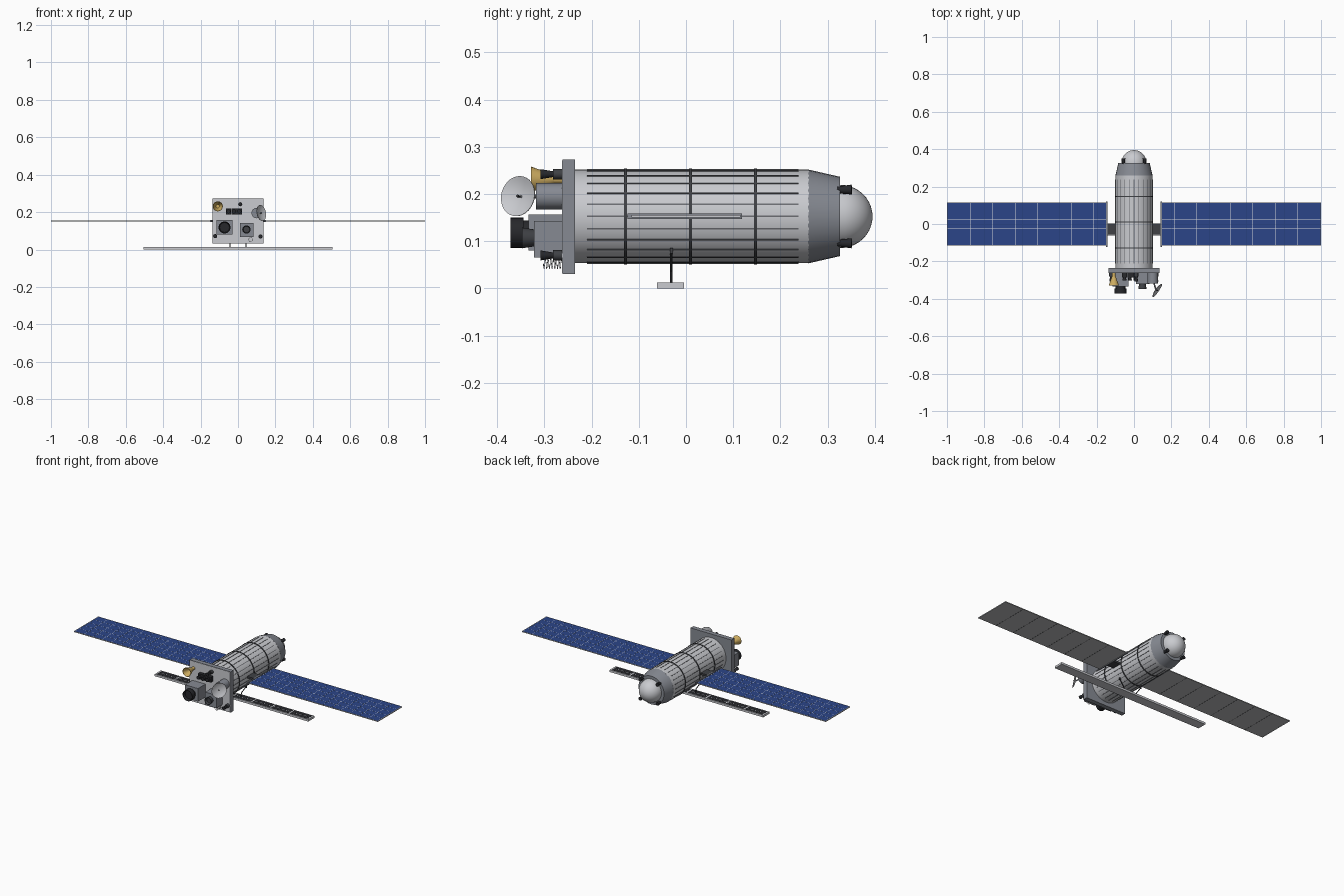
import bpy, bmesh, math
from mathutils import Vector, Matrix

if "Cube" in bpy.data.objects:
    bpy.data.objects.remove(bpy.data.objects["Cube"], do_unlink=True)


def material(name, r, g, b):
    m = bpy.data.materials.new(name)
    m.use_nodes = True
    m.diffuse_color = (r, g, b, 1)
    m.node_tree.nodes["Principled BSDF"].inputs["Base Color"].default_value = (r, g, b, 1)
    return m


HULL = material("light hull", 0.59, 0.6, 0.63)
GREY = material("mid grey", 0.24, 0.255, 0.29)
RIB = material("rib grey", 0.15, 0.155, 0.17)
DARK = material("dark grey", 0.05, 0.053, 0.06)
BLACK = material("black", 0.02, 0.021, 0.025)
BLUE = material("cell blue", 0.024, 0.06, 0.25)
BACK = material("panel back", 0.48, 0.485, 0.49)
GOLD = material("gold", 0.62, 0.42, 0.12)
PALE = material("pale trim", 0.75, 0.76, 0.78)

AXIS_Z = 0.1525  # height of the hull axis
FRONT = -0.262  # front of the equipment plate


def finish(name, bm, mat, smooth=False):
    bmesh.ops.recalc_face_normals(bm, faces=bm.faces)
    me = bpy.data.meshes.new(name)
    bm.to_mesh(me)
    bm.free()
    me.materials.append(mat)
    if smooth:
        me.shade_smooth()
        me.set_sharp_from_angle(angle=math.radians(35))
    ob = bpy.data.objects.new(name, me)
    bpy.context.collection.objects.link(ob)
    return ob


def boxes(name, items, mat):
    """One object from (low corner, high corner[, turn about the hull axis])."""
    bm = bmesh.new()
    for lo, hi, *turn in items:
        lo, hi = Vector(lo), Vector(hi)
        mx = Matrix.Translation((lo + hi) / 2) @ Matrix.Diagonal((hi - lo).to_4d())
        if turn:
            mx = Matrix.Translation((0, 0, AXIS_Z)) @ Matrix.Rotation(turn[0], 4, "Y") @ mx
        bmesh.ops.create_cube(bm, size=1, matrix=mx)
    return finish(name, bm, mat)


def box(name, lo, hi, mat):
    return boxes(name, [(lo, hi)], mat)


def lathe(name, profile, origin, axis, mat, sides=24):
    """Turn (radius, distance) points about an axis."""
    bm = bmesh.new()
    vs = [bm.verts.new((r, 0, d)) for r, d in profile]
    es = [bm.edges.new(p) for p in zip(vs, vs[1:])]
    bmesh.ops.spin(bm, geom=vs + es, cent=(0, 0, 0), axis=(0, 0, 1), dvec=(0, 0, 0),
                   angle=math.tau, steps=sides, use_duplicate=False)
    bmesh.ops.remove_doubles(bm, verts=bm.verts, dist=1e-5)
    turn = Vector(axis).to_track_quat("Z", "Y").to_matrix().to_4x4()
    bm.transform(Matrix.Translation(origin) @ turn)
    return finish(name, bm, mat, True)


def rod(name, a, b, r1, r2, mat, sides=20):
    d = Vector(b) - Vector(a)
    n = d.length
    return lathe(name, [(0, 0), (r1, 0), (r2, n), (0, n)], a, d, mat, sides)


# Hull, tapered skirt and rear dome
hull_axis = ((0, 0, AXIS_Z), (0, 1, 0))
lathe("hull", [(0, -0.24), (0.099, -0.24), (0.099, 0.26), (0, 0.26)], *hull_axis, HULL, 48)
lathe("rear_skirt", [(0, 0.258), (0.0995, 0.258), (0.084, 0.326), (0, 0.326)], *hull_axis, GREY, 32)
quarter = [i * math.pi / 20 for i in range(11)]
lathe("rear_dome", [(0, 0.32)] + [(0.067 * math.cos(a), 0.326 + 0.069 * math.sin(a))
                                 for a in quarter[:-1]] + [(0, 0.395)], *hull_axis, HULL, 32)

# Hull ribs and hoops
boxes("hull_ribs", [((0.097, -0.21, -0.0017), (0.1005, 0.238, 0.0017), i * math.tau / 24)
                    for i in range(24)], RIB)
for i, y in enumerate((-0.128, 0.01, 0.147)):
    lathe(f"hull_hoop_{i + 1}", [(0.098, y - 0.0032), (0.1017, y - 0.0032), (0.1017, y + 0.0032),
                                 (0.098, y + 0.0032), (0.098, y - 0.0032)], *hull_axis, DARK, 48)

# Rear thrusters around the dome
for sx in (-1, 1):
    for sz in (-1, 1):
        p = Vector((sx * 0.056, 0.32, AXIS_Z + sz * 0.056))
        rod("rear_thruster", p, p + Vector((sx * 0.001, 0.031, sz * 0.001)), 0.007, 0.0105, BLACK, 12)

# Equipment plate
box("equipment_plate", (-0.135, FRONT, 0.031), (0.135, -0.235, 0.273), GREY)
box("plate_cover", (-0.133, FRONT - 0.001, 0.033), (0.133, FRONT, 0.271), HULL)

# Large and small cameras
box("large_camera_body", (-0.115, -0.333, 0.08), (-0.03, FRONT, 0.157), GREY)
rod("large_camera_neck", (-0.072, -0.333, 0.118), (-0.072, -0.346, 0.118), 0.026, 0.026, BLACK)
lathe("large_camera_hood", [(0, 0.012), (0.026, 0.012), (0.03, 0.028), (0.032, 0.028),
                            (0.032, 0), (0, 0)], (-0.072, -0.344, 0.118), (0, -1, 0), BLACK)
box("small_camera_body", (0.01, -0.322, 0.066), (0.083, FRONT, 0.143), GREY)
lathe("small_camera_hood", [(0, 0.01), (0.017, 0.01), (0.02, 0.025), (0.022, 0.025),
                            (0.018, 0), (0, 0)], (0.045, -0.322, 0.107), (0, -1, 0), DARK)

# Row of star sensors
for i in range(3):
    x = -0.051 + i * 0.029
    box(f"sensor_body_{i + 1}", (x - 0.0138, -0.285, 0.188), (x + 0.0138, FRONT, 0.219), BLACK)
    rod(f"sensor_lens_{i + 1}", (x, -0.285, 0.204), (x, -0.302, 0.204), 0.008, 0.011, BLACK, 12)

# Small front thrusters
for x, z in ((0.012, 0.242), (-0.122, 0.072), (0.12, 0.07)):
    rod("front_thruster_base", (x, FRONT, z), (x, -0.282, z), 0.011, 0.011, DARK, 12)
    rod("front_thruster_nozzle", (x, -0.28, z), (x, -0.308, z), 0.006, 0.0105, BLACK, 12)

# Gold horn
rod("horn_stem", (-0.108, FRONT, 0.231), (-0.108, -0.29, 0.231), 0.009, 0.009, GOLD)
lathe("gold_horn", [(0, 0.003), (0.008, 0.003), (0.025, 0.048), (0.027, 0.048), (0.01, 0), (0, 0)],
      (-0.108, -0.28, 0.231), (0, -1, 0), GOLD)

# Dish antenna with drum, arm and feed
rod("dish_drum", (0.1, -0.25, 0.195), (0.1, -0.318, 0.195), 0.028, 0.028, GREY)
c, n = Vector((0.122, -0.354, 0.195)), Vector((0.82, -0.57, 0.17)).normalized()
rod("dish_arm", (0.105, -0.31, 0.195), c - n * 0.007, 0.004, 0.004, GREY, 10)
bowl = [(0.043 * t / 6, 0.01 * (t / 6) ** 2 - 0.006) for t in range(7)]
lathe("dish", bowl + [(r, d - 0.002) for r, d in reversed(bowl)], c, n, HULL, 32)
rod("dish_feed", c - n * 0.006, c + n * 0.006, 0.0015, 0.003, DARK, 8)

# Helical antenna
curve = bpy.data.curves.new("helix", "CURVE")
curve.dimensions = "3D"
curve.bevel_depth = 0.0007
curve.bevel_resolution = 1
path = curve.splines.new("POLY")
count = 112
path.points.add(count)
for i, p in enumerate(path.points):
    a = i * math.tau / 16
    p.co = (0.068 + 0.011 * math.cos(a), FRONT - 0.04 * i / count, 0.053 + 0.011 * math.sin(a), 1)
temp = bpy.data.objects.new("helix_source", curve)
bpy.context.collection.objects.link(temp)
mesh = bpy.data.meshes.new_from_object(temp)
bpy.data.objects.remove(temp, do_unlink=True)
mesh.materials.clear()
mesh.materials.append(HULL)
bpy.context.collection.objects.link(bpy.data.objects.new("helical_antenna", mesh))


# Solar wings
def span(s, x0, x1, y0, y1, z0, z1):
    """Box limits mirrored to side s."""
    lo, hi = sorted((s * x0, s * x1))
    return (lo, y0, z0), (hi, y1, z1)


IN, OUT, STEP = 0.148, 0.999, 0.06
Y0, Y1 = -0.115, 0.115
for s, side in ((1, "left"), (-1, "right")):
    boxes(f"{side}_wing_hinge", [span(s, 0.08, 0.146, -0.055, 0.003, 0.147, 0.158)], DARK)
    boxes(f"{side}_wing_root_bar", [span(s, 0.142, 0.149, -0.124, 0.119, 0.1475, 0.1585)], GREY)
    boxes(f"{side}_wing_backing", [span(s, IN, OUT, Y0, Y1, 0.151, 0.154)], BACK)
    boxes(f"{side}_wing_cells", [span(s, IN + 0.003, OUT - 0.002, Y0 + 0.002, Y1 - 0.002,
                                      0.154, 0.1552)], BLUE)
    boxes(f"{side}_wing_rim", [span(s, IN, OUT, Y0, Y0 + 0.0025, 0.1515, 0.1555),
                               span(s, IN, OUT, Y1 - 0.0025, Y1, 0.1515, 0.1555),
                               span(s, OUT - 0.003, OUT + 0.001, Y0, Y1, 0.1505, 0.1555)], HULL)
    # cell lines above, panel seams below
    xs = [0.155 + k * STEP for k in range(14)]
    ys = [Y0 + k * (Y1 - Y0) / 5 for k in range(1, 5)]
    boxes(f"{side}_wing_cell_lines",
          [span(s, x - 0.0006, x + 0.0006, Y0, Y1, 0.155, 0.1555) for x in xs]
          + [span(s, IN, OUT, y - 0.0005, y + 0.0005, 0.155, 0.1555) for y in ys], PALE)
    boxes(f"{side}_wing_seams",
          [span(s, x - 0.001, x + 0.001, Y0, Y1, 0.1505, 0.1515) for x in xs[2::2]], DARK)

# Long antenna array under the hull
box("array_beam", (-0.505, -0.061, 0), (0.505, -0.004, 0.0125), HULL)
pitch = 1.0 / 8
boxes("array_tiles", [((-0.5 + i * pitch + 0.004, y, 0.012), (-0.5 + (i + 1) * pitch - 0.004, y + 0.022, 0.013))
                      for i in range(8) for y in (-0.056, -0.031)], BLACK)
for s, side in ((1, "left"), (-1, "right")):
    knee = (s * 0.044, -0.031, 0.036)
    rod(f"{side}_array_strut", (s * 0.042, -0.031, 0.01), knee, 0.0025, 0.0025, DARK, 10)
    rod(f"{side}_array_brace", knee, (s * 0.076, -0.031, 0.083), 0.0025, 0.0025, DARK, 10)
    boxes(f"{side}_strut_clamp", [span(s, 0.068, 0.078, -0.034, -0.028, 0.074, 0.086)], DARK)
